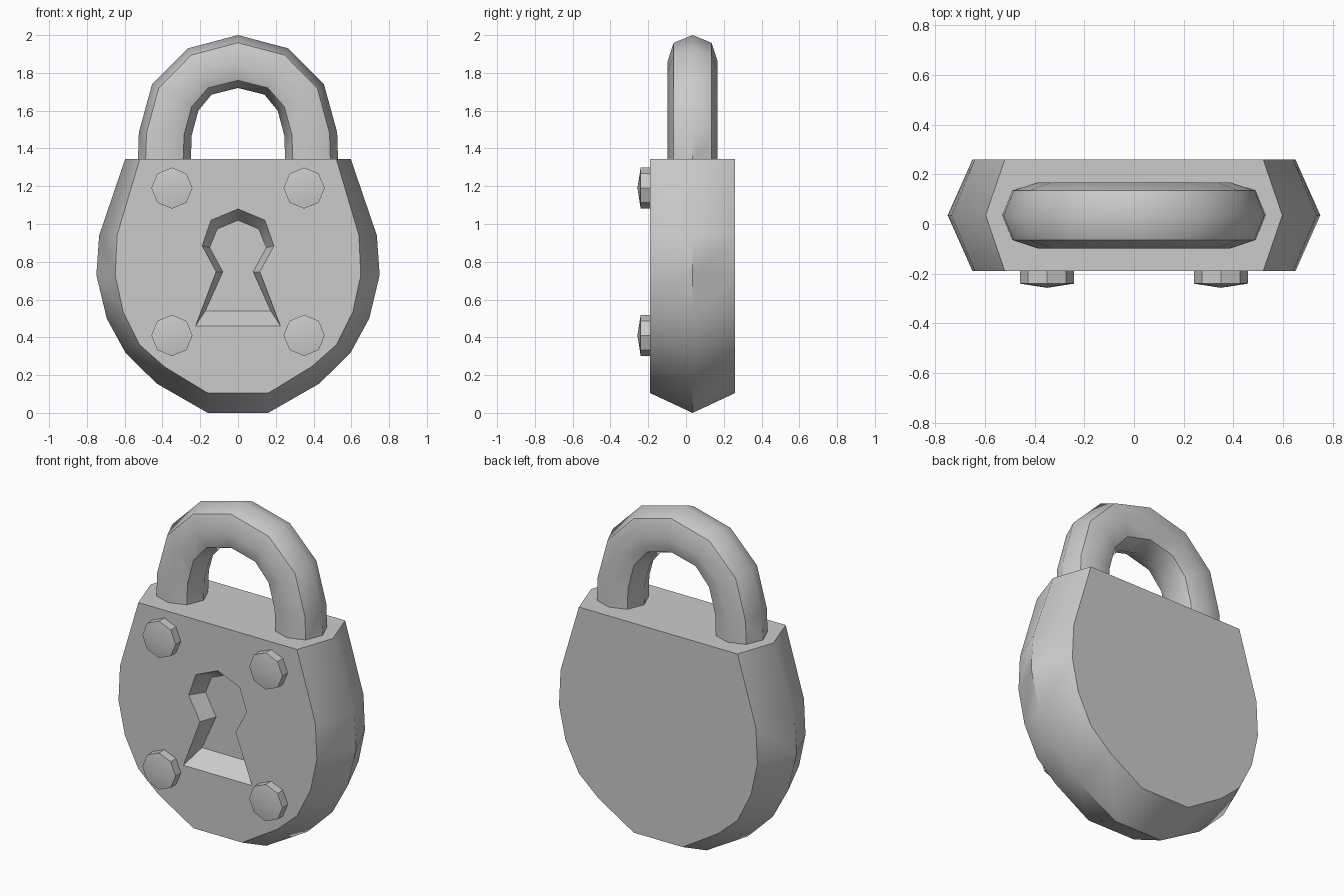
import bpy, bmesh, math

if "Cube" in bpy.data.objects:
    bpy.data.objects.remove(bpy.data.objects["Cube"])

MID_Y, FRONT_Y, BACK_Y = 0.035, -0.19, 0.26


def loft(bm, rings, closed):
    """Join successive vertex rings with quads."""
    for a, b in zip(rings, rings[1:]):
        n = len(a)
        for i in range(n if closed else n - 1):
            j = (i + 1) % n
            bm.faces.new((a[i], a[j], b[j], b[i]))


def finish(bm, name, mirror=False):
    """Mirror a half model if asked, then make the object."""
    if mirror:
        bmesh.ops.mirror(bm, geom=bm.verts[:] + bm.edges[:] + bm.faces[:],
                         axis='X', merge_dist=0.0001)
        bmesh.ops.remove_doubles(bm, verts=bm.verts[:], dist=0.0005)
    bmesh.ops.recalc_face_normals(bm, faces=bm.faces[:])
    mesh = bpy.data.meshes.new(name)
    bm.to_mesh(mesh)
    bm.free()
    ob = bpy.data.objects.new(name, mesh)
    bpy.context.collection.objects.link(ob)
    bpy.ops.object.select_all(action='DESELECT')
    ob.select_set(True)
    bpy.context.view_layer.objects.active = ob
    bpy.ops.object.shade_smooth_by_angle(angle=math.radians(44))
    return ob


def ring(bm, points, y):
    return [bm.verts.new((x, y, z)) for x, z in points]


# Body: right half with ridged rim and keyhole recess
ridge = [(0, 0), (0.16, 0), (0.43, 0.155), (0.595, 0.317), (0.695, 0.50),
         (0.75, 0.73), (0.735, 0.94), (0.597, 1.345), (0, 1.345)]
plate = [(0, 0.105), (0.16, 0.105), (0.39, 0.245), (0.52, 0.36), (0.608, 0.535),
         (0.65, 0.73), (0.64, 0.94), (0.52, 1.345), (0, 1.345)]
key_rim = [(0, 1.08), (0.143, 1.02), (0.19, 0.885), (0.116, 0.747),
           (0.225, 0.46), (0, 0.46)]
key_floor = [(0, 1.02), (0.11, 0.973), (0.15, 0.875), (0.08, 0.747),
             (0.173, 0.54), (0, 0.54)]
bm = bmesh.new()
front = ring(bm, plate, FRONT_Y)
back = ring(bm, plate, BACK_Y)
loft(bm, [front, ring(bm, ridge, MID_Y), back], False)
rim = ring(bm, key_rim, FRONT_Y)
floor = ring(bm, key_floor, FRONT_Y + 0.10)
loft(bm, [rim, floor], False)
bm.faces.new(front + rim)
bm.faces.new(back)
bm.faces.new(floor)
finish(bm, "lock_body", mirror=True)

# Shackle: octagonal section swept between inner and outer arcs
outer = [(0.53, 1.33), (0.525, 1.485), (0.455, 1.74), (0.265, 1.93), (0, 2.0)]
inner = [(0.25, 1.33), (0.245, 1.47), (0.21, 1.60), (0.14, 1.685), (0, 1.72)]
section = [(1, 0), (0.71, 0.1), (0, 0.133), (-0.71, 0.1),
           (-1, 0), (-0.71, -0.1), (0, -0.133), (0.71, -0.1)]
bm = bmesh.new()
rings = []
for (ox, oz), (ix, iz) in zip(outer, inner):
    cx, cz, hx, hz = (ox + ix) / 2, (oz + iz) / 2, (ox - ix) / 2, (oz - iz) / 2
    rings.append([bm.verts.new((cx + hx * u, MID_Y + y, cz + hz * u))
                  for u, y in section])
loft(bm, rings, True)
bm.faces.new(rings[0])
finish(bm, "shackle", mirror=True)

# Rivets: octagonal studs with a shallow pointed cap
for level, z in (("upper", 1.19), ("lower", 0.41)):
    for side, x in (("left", -0.35), ("right", 0.35)):
        bm = bmesh.new()
        octagon = [(x + 0.109 * math.cos(i * math.pi / 4),
                    z + 0.109 * math.sin(i * math.pi / 4)) for i in range(8)]
        base, edge = ring(bm, octagon, FRONT_Y + 0.005), ring(bm, octagon, -0.24)
        loft(bm, [base, edge], True)
        bm.faces.new(base)
        tip = bm.verts.new((x, -0.257, z))
        for i in range(8):
            bm.faces.new((edge[i], edge[(i + 1) % 8], tip))
        finish(bm, f"rivet_{level}_{side}")
